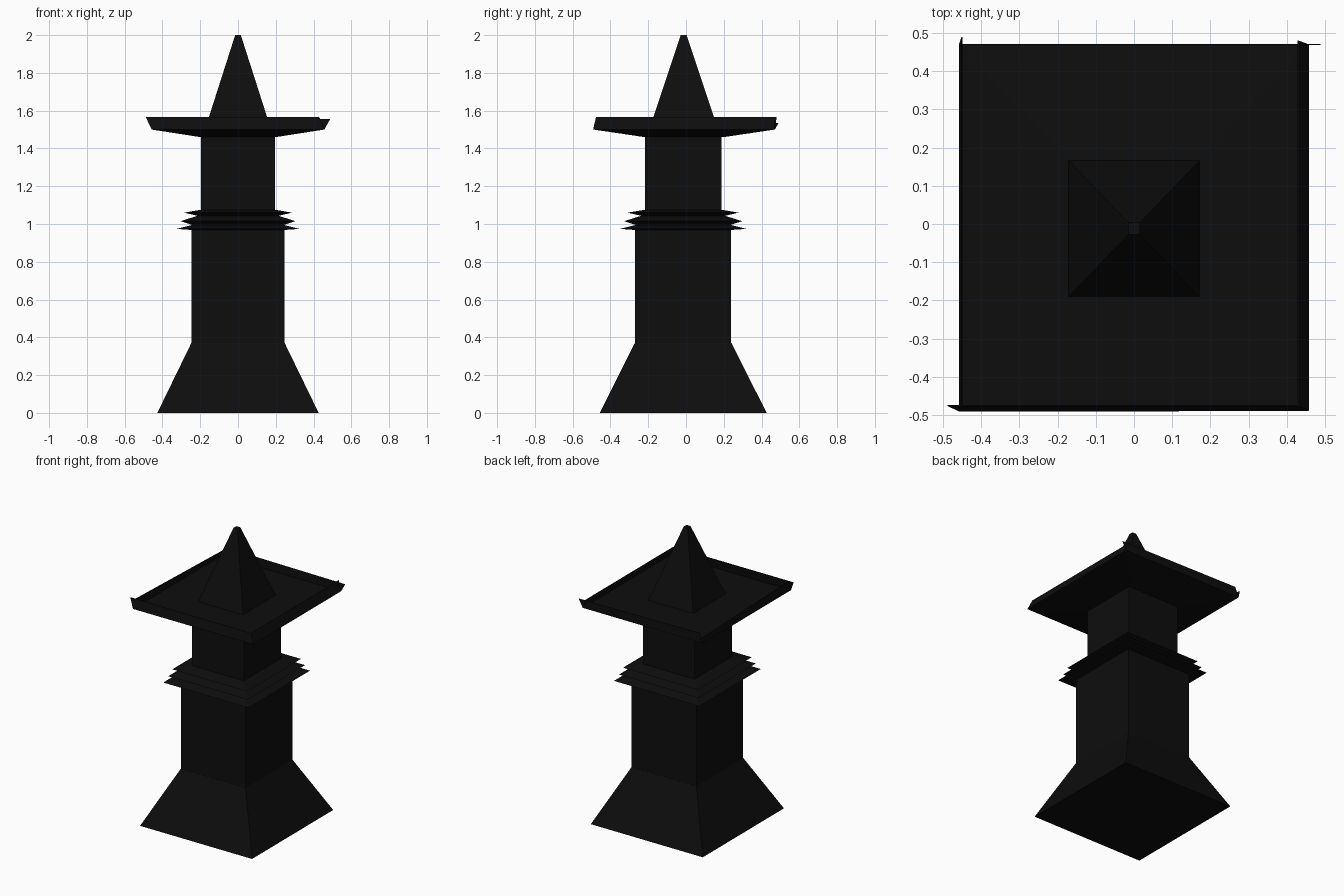
import bpy
import bmesh

if "Cube" in bpy.data.objects:
    bpy.data.objects.remove(bpy.data.objects["Cube"], do_unlink=True)

CENTRE_Y = -0.015
DEPTH = 1.03   # slightly deeper than wide

black = bpy.data.materials.new("charcoal_black")
black.use_nodes = True
colour = (0.0042, 0.0042, 0.0042, 1)
black.diffuse_color = colour
black.node_tree.nodes["Principled BSDF"].inputs["Base Color"].default_value = colour


def make_object(name, bm):
    mesh = bpy.data.meshes.new(name)
    bm.to_mesh(mesh)
    bm.free()
    mesh.materials.append(black)
    obj = bpy.data.objects.new(name, mesh)
    bpy.context.collection.objects.link(obj)
    return obj


def square_loft(name, profile, depth=DEPTH, cy=CENTRE_Y):
    """Stack square sections given as (half width, height) and cap both ends."""
    bm = bmesh.new()
    rings = [[bm.verts.new((sx * r, cy + sy * r * depth, z))
              for sx, sy in ((-1, -1), (1, -1), (1, 1), (-1, 1))]
             for r, z in profile]
    for low, high in zip(rings, rings[1:]):
        for i in range(4):
            j = (i + 1) % 4
            bm.faces.new((low[i], low[j], high[j], high[i]))
    bm.faces.new(rings[0][::-1])
    bm.faces.new(rings[-1])
    bmesh.ops.recalc_face_normals(bm, faces=bm.faces)
    return make_object(name, bm)


def panel(name, corners):
    """Thin sheet from four corners."""
    bm = bmesh.new()
    bm.faces.new([bm.verts.new(c) for c in corners])
    obj = make_object(name, bm)
    thick = obj.modifiers.new("thickness", "SOLIDIFY")
    thick.thickness = 0.003
    thick.offset = 0
    return obj


# Flared foot and main shaft
square_loft("flared_base", [(0.427, 0), (0.247, 0.37)], 1.035)
square_loft("shaft", [(0.247, 0.37), (0.247, 0.98)])

# Three sharp-edged mouldings
for name, inner_low, low, tip, mid, inner_high, high in (
        ("lower_moulding", 0.24, 0.968, 0.325, 0.974, 0.24, 0.996),
        ("middle_moulding", 0.24, 0.994, 0.303, 1.015, 0.22, 1.042),
        ("upper_moulding", 0.21, 1.042, 0.285, 1.06, 0.2, 1.075)):
    square_loft(name, [(inner_low, low), (tip, mid), (inner_high, high)])

# Neck below the roof
square_loft("neck", [(0.197, 1.05), (0.197, 1.47)])

# Shallow roof tray
square_loft("roof_tray", [(0.2, 1.46), (0.457, 1.5), (0.172, 1.512)], 1.05, -0.01)

# Upturned rim sheets with pointed corners
panel("front_rim", [(-0.457, -0.49, 1.5), (0.457, -0.488, 1.5),
                    (0.43, -0.475, 1.565), (-0.488, -0.475, 1.566)])
panel("right_rim", [(-0.457, -0.49, 1.5), (-0.457, 0.47, 1.5),
                    (-0.45, 0.49, 1.535), (-0.45, -0.475, 1.565)])
panel("back_rim", [(-0.457, 0.47, 1.5), (0.457, 0.47, 1.5),
                   (0.488, 0.47, 1.555), (-0.43, 0.47, 1.565)])
panel("left_rim", [(0.457, -0.488, 1.5), (0.457, 0.47, 1.5),
                   (0.43, 0.48, 1.565), (0.43, -0.475, 1.565)])

# Spire
square_loft("spire", [(0.172, 1.51), (0.015, 2)], 1.04, -0.012)
